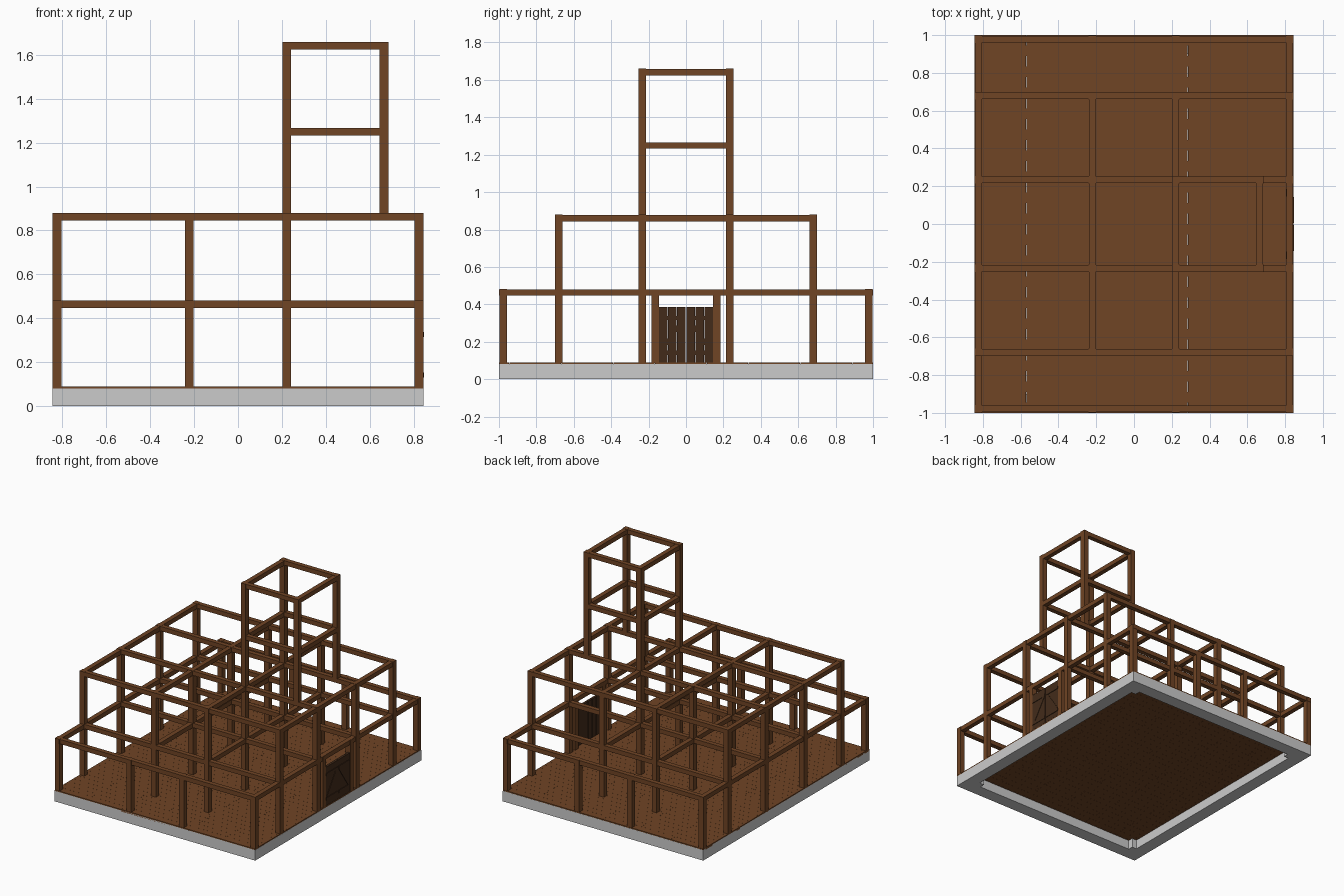
import bpy, bmesh
from mathutils import Matrix, Vector

if "Cube" in bpy.data.objects:
    bpy.data.objects.remove(bpy.data.objects["Cube"])


def material(name, color):
    m = bpy.data.materials.new(name)
    m.diffuse_color = (*color, 1)
    m.use_nodes = True
    m.node_tree.nodes["Principled BSDF"].inputs["Base Color"].default_value = m.diffuse_color
    return m


WOOD = material("wood", (0.16, 0.058, 0.018))
DARK = material("dark_wood", (0.055, 0.024, 0.010))


def boxes(name, spans, mat=None):
    """One object from boxes, each given as (x0, x1, y0, y1, z0, z1)."""
    bm = bmesh.new()
    for x0, x1, y0, y1, z0, z1 in spans:
        mid = Vector((x0 + x1, y0 + y1, z0 + z1)) / 2
        size = Matrix.Diagonal((x1 - x0, y1 - y0, z1 - z0, 1))
        bmesh.ops.create_cube(bm, size=1, matrix=Matrix.Translation(mid) @ size)
    mesh = bpy.data.meshes.new(name)
    bm.to_mesh(mesh)
    bm.free()
    ob = bpy.data.objects.new(name, mesh)
    bpy.context.collection.objects.link(ob)
    if mat:
        mesh.materials.append(mat)
    return ob


HX, HY, FLOOR = 0.845, 1.0, 0.085
P, B = 0.02, 0.0175          # half widths of posts and beams


def post(x, y, top, bottom=FLOOR):
    return (x - P, x + P, y - P, y + P, bottom, top)


def beam_x(x0, x1, y, top):
    return (x0, x1, y - B, y + B, top - 2 * B, top - 0.001)


def beam_y(x, y0, y1, top):
    return (x - B, x + B, y0, y1, top - 2 * B, top - 0.001)


# Stone foundation ring with larger corner blocks
C, W, ZS = 0.14, 0.10, 0.08
stones = []
for s in (-1, 1):
    y0, y1 = sorted((s * HY, s * (HY - W)))
    x0, x1 = sorted((s * HX, s * (HX - W)))
    stones += [(-HX + C, HX - C, y0, y1, 0, ZS), (x0, x1, -HY + C, HY - C, 0, ZS)]
    for t in (-1, 1):
        cx0, cx1 = sorted((s * HX, s * (HX - C)))
        cy0, cy1 = sorted((t * HY, t * (HY - C)))
        stones.append((cx0, cx1, cy0, cy1, 0, ZS))
boxes("foundation", stones)

# Floor boards with staggered joints
rows, gap = 36, 0.0006
boards = []
for i in range(rows):
    y0 = -HY + 2 * HY * i / rows
    joints = (-HX, -0.57, 0, 0.57, HX) if i % 2 else (-HX, -0.285, 0.285, HX)
    for a, b in zip(joints, joints[1:]):
        boards.append((a, b - gap, y0, y0 + 2 * HY / rows - gap, 0.072, FLOOR + 0.003))
boxes("floor_boards", boards, WOOD)

# Building frame grid
XS = (-0.825, -0.222, 0.222, 0.825)
EDGE, MID, INNER = 0.978, 0.68, 0.234
Z1, Z2, Z3, Z4 = 0.482, 0.88, 1.268, 1.66
TX = 0.666                   # outer tower column line

boxes("aisle_posts", [post(x, s * EDGE, Z1) for x in XS for s in (-1, 1)], WOOD)
boxes("hall_posts", [post(x, s * y, Z2) for x in XS for y in (MID, INNER)
                     for s in (-1, 1) if (x, y) != (0.222, INNER)], WOOD)
boxes("lower_beams",
      [beam_x(-HX, HX, s * y, Z1) for y in (EDGE, MID, INNER) for s in (-1, 1)]
      + [beam_y(x, -HY, HY, Z1 - 0.001) for x in (XS[0], XS[3])]
      + [beam_y(x, -MID, MID, Z1 - 0.001) for x in XS[1:3]], WOOD)
boxes("upper_beams",
      [beam_x(-HX, HX, s * y, Z2) for y in (MID, INNER) for s in (-1, 1)]
      + [beam_y(x, -MID - P, MID + P, Z2 - 0.001) for x in XS], WOOD)

# Tower: inner posts reach the floor, outer posts stand on the upper beams
tower_posts, tower_beams = [], []
for s in (-1, 1):
    tower_posts += [post(0.222, s * INNER, Z4), post(TX, s * INNER, Z4, Z2 - 0.003)]
    tower_beams += [beam_x(0.222, TX, s * INNER, z) for z in (Z3, Z4)]
for x in (0.222, TX):
    tower_beams += [beam_y(x, -INNER, INNER, z - 0.001) for z in (Z3, Z4)]
boxes("tower_posts", tower_posts, WOOD)
boxes("tower_beams", tower_beams, WOOD)

# Double door on the right side with its own posts
boxes("door_posts", [post(0.825, s * 0.165, Z1 - 0.003) for s in (-1, 1)], WOOD)
DZ0, DZ1 = 0.09, 0.385
for name, s in (("left", -1), ("right", 1)):
    planks = []
    for i in range(3):
        y0, y1 = sorted((s * (0.002 + 0.048 * i), s * (0.049 + 0.048 * i)))
        planks.append((0.825, 0.843, y0, y1, DZ0, DZ1))
    boxes(name + "_door_leaf", planks, DARK)
    # Ledges and diagonal brace of each leaf
    a, b = sorted((s * 0.006, s * 0.142))
    boxes(name + "_door_ledges",
          [(0.842, 0.847, a, b, z, z + 0.022) for z in (0.13, 0.315)], DARK)
    brace = boxes(name + "_door_brace", [(-0.002, 0.002, -0.01, 0.01, -0.1, 0.1)], DARK)
    brace.location = (0.844, s * 0.074, 0.234)
    brace.rotation_euler = (s * 0.6, 0, 0)
